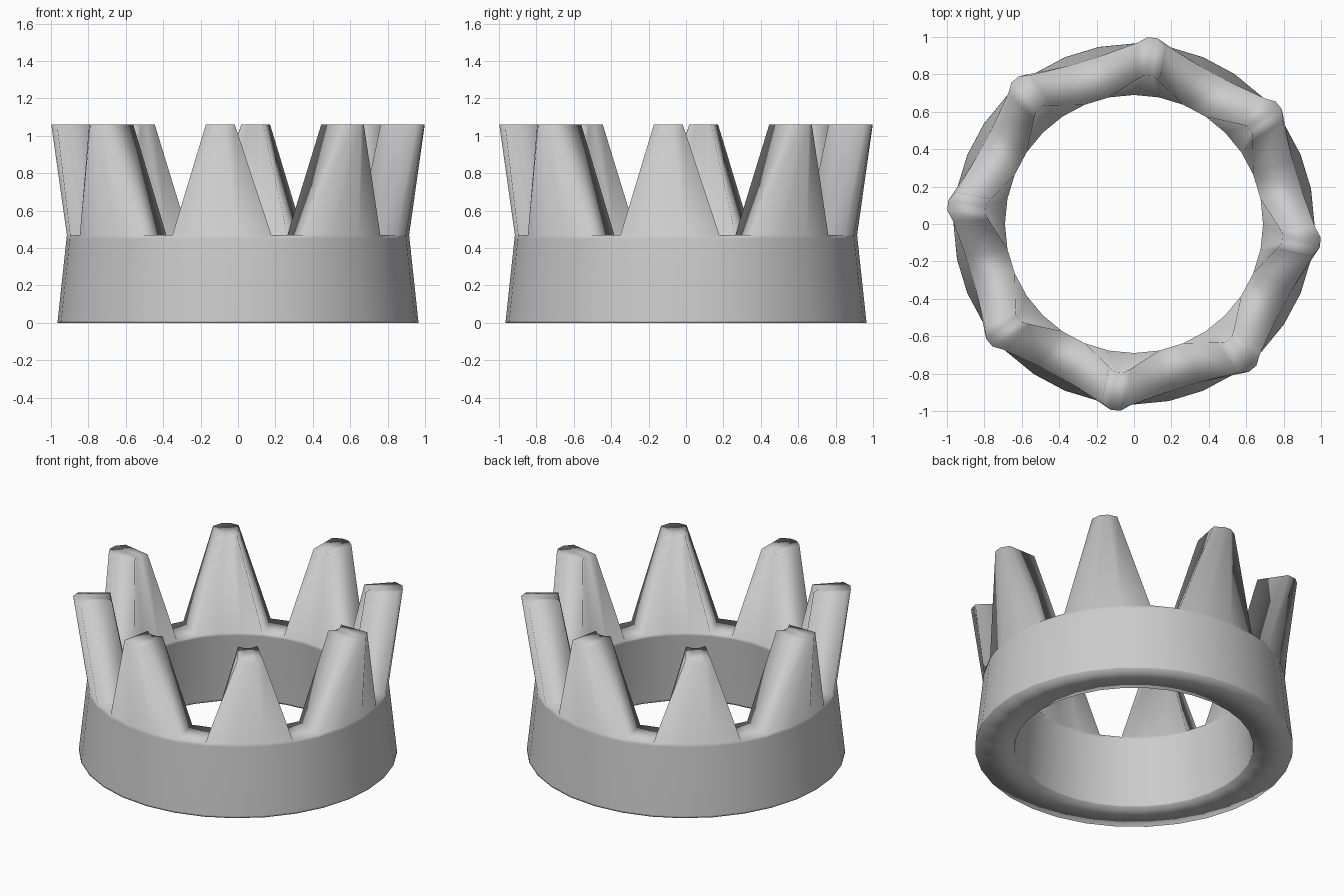
import bpy, bmesh
from math import cos, sin, pi
from mathutils import Vector

if "Cube" in bpy.data.objects:
    bpy.data.objects.remove(bpy.data.objects["Cube"])

SEG = 32
STEP = 2 * pi / SEG

# Cross-section of the band (radius, height), closed loop; the edge from
# TOP to TOP + 1 is the upper rim that the spikes grow from
profile = [(0.965, 0.0), (0.964, 0.012), (0.917, 0.45), (0.915, 0.47),
           (0.69, 0.47), (0.692, 0.45), (0.724, 0.012), (0.725, 0.0)]
TOP = 3

bm = bmesh.new()
rings = [[bm.verts.new((r * cos(i * STEP), r * sin(i * STEP), z))
          for i in range(SEG)] for r, z in profile]

# Band, keeping the rim faces for the spikes
rim = []
for p in range(len(profile)):
    a, b = rings[p], rings[(p + 1) % len(profile)]
    for i in range(SEG):
        j = (i + 1) % SEG
        f = bm.faces.new((a[i], a[j], b[j], b[i]))
        if p == TOP:
            rim.append(f)

# Eight spikes, each three rim faces wide, narrowed and leaning outward
for k in range(8):
    faces = [rim[(4 * k + n) % SEG] for n in (2, 3, 4)]
    ang = (4 * k + 3.5) * STEP
    radial = Vector((cos(ang), sin(ang), 0))
    tangent = Vector((-sin(ang), cos(ang), 0))
    out = bmesh.ops.extrude_face_region(bm, geom=faces)
    for v in [g for g in out["geom"] if isinstance(g, bmesh.types.BMVert)]:
        r, t = v.co.dot(radial), v.co.dot(tangent)
        r += 0.09 if r > 0.8 else 0.112
        v.co = radial * r + tangent * t * 0.292 + Vector((0, 0, 1.06))

bmesh.ops.recalc_face_normals(bm, faces=bm.faces)
for f in bm.faces:
    f.smooth = True

mesh = bpy.data.meshes.new("crown")
bm.to_mesh(mesh)
bm.free()
crown = bpy.data.objects.new("crown", mesh)
bpy.context.collection.objects.link(crown)
